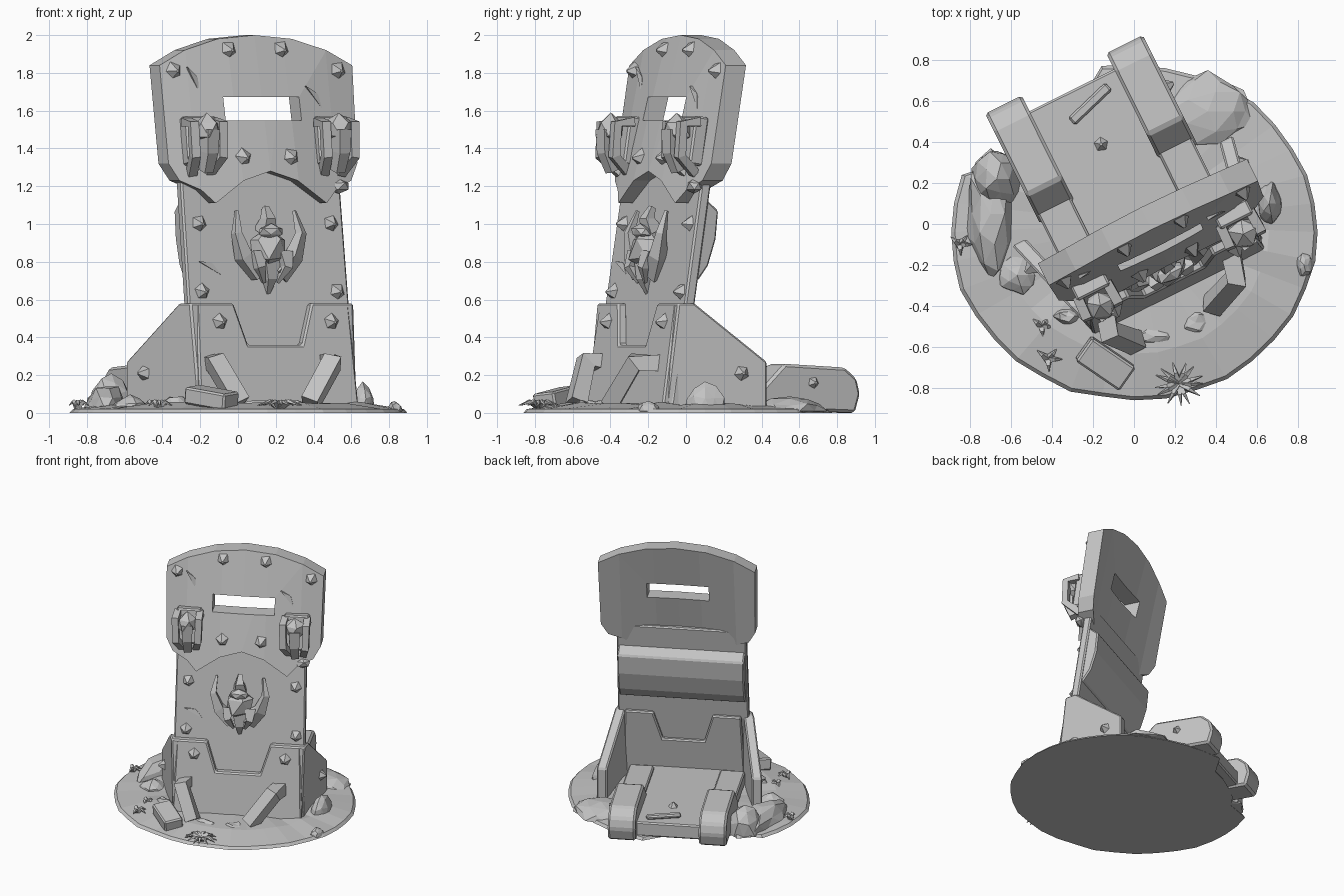
import bpy, bmesh, math, random
from mathutils import Matrix, Vector

random.seed(4)
cube = bpy.data.objects.get("Cube")
if cube:
    bpy.data.objects.remove(cube)

stone = bpy.data.materials.new("stone_grey")
stone.use_nodes = True
GREY = (0.55, 0.55, 0.55, 1)
stone.diffuse_color = GREY
stone.node_tree.nodes["Principled BSDF"].inputs["Base Color"].default_value = GREY

# The barricade stands turned on its round base
TURN = Matrix.Rotation(math.radians(26.5), 4, 'Z') @ Matrix.Translation((0.05, 0, 0))


def front(z):
    """Depth of the leaning front face at a height."""
    return -0.08 + 0.155 * (z - 1.85)


def bulge(x, z):
    """Forward swell of the upper plate, strongest low in the middle."""
    return 0.09 * max(0, 1 - (x / 0.57) ** 2) * (2.05 - z) / 0.8


def finish(name, bm, world=False, bevel=0):
    bmesh.ops.recalc_face_normals(bm, faces=bm.faces)
    me = bpy.data.meshes.new(name)
    bm.to_mesh(me)
    bm.free()
    ob = bpy.data.objects.new(name, me)
    bpy.context.collection.objects.link(ob)
    me.materials.append(stone)
    if not world:
        ob.matrix_world = TURN
    if bevel:
        m = ob.modifiers.new("worn_edges", 'BEVEL')
        m.width, m.segments, m.limit_method = bevel, 1, 'ANGLE'
    return ob


def extruded(points, offset):
    bm = bmesh.new()
    f = bm.faces.new([bm.verts.new(p) for p in points])
    new = bmesh.ops.extrude_face_region(bm, geom=[f])["geom"]
    bmesh.ops.translate(bm, vec=offset, verts=[v for v in new if isinstance(v, bmesh.types.BMVert)])
    return bm


def plate(name, outline, d0, d1, bevel=0.01):
    """Extruded (across, height) outline that follows the lean."""
    bm = extruded([(x, d0, z) for x, z in outline], (0, d1 - d0, 0))
    for v in bm.verts:
        v.co.y += front(v.co.z)
    return finish(name, bm, bevel=bevel)


def side_prism(name, profile, x0, x1, splay=0, bevel=0.01):
    """Extruded (depth, height) profile, optionally splayed outward."""
    bm = extruded([(x0, y, z) for y, z in profile], (x1 - x0, 0, 0))
    y0 = min(y for y, z in profile)
    for v in bm.verts:
        v.co.x += splay * (v.co.y - y0)
    return finish(name, bm, bevel=bevel)


def box(name, loc, size, rot=(0, 0, 0), world=False, taper=1, bevel=0.01):
    bm = bmesh.new()
    bmesh.ops.create_cube(bm, size=1)
    for v in bm.verts:
        if v.co.z > 0:
            v.co.x *= taper
            v.co.y *= taper
        v.co = Vector(a * b for a, b in zip(v.co, size))
        v.co.rotate(Matrix.Rotation(rot[2], 3, 'Z') @ Matrix.Rotation(rot[1], 3, 'Y') @ Matrix.Rotation(rot[0], 3, 'X'))
        v.co += Vector(loc)
    return finish(name, bm, world, bevel)


def bar(name, pts, w, world=False, ends=(1, 1)):
    """Four-sided bar along a bent path, without twist."""
    bm = bmesh.new()
    pts = [Vector(p) for p in pts]
    rings = []
    a = Vector((1, 0.2, 0.1))
    for i, p in enumerate(pts):
        d = (pts[min(i + 1, len(pts) - 1)] - pts[max(i - 1, 0)]).normalized()
        a = (a - d * a.dot(d)).normalized()
        b = d.cross(a)
        t = i / (len(pts) - 1)
        r = w * (ends[0] * (1 - t) + ends[1] * t)
        rings.append([bm.verts.new(p + r * (a * sx + b * sy)) for sx, sy in ((1, 1), (-1, 1), (-1, -1), (1, -1))])
    for r0, r1 in zip(rings, rings[1:]):
        for k in range(4):
            bm.faces.new((r0[k], r0[k - 1], r1[k - 1], r1[k]))
    bm.faces.new(rings[0])
    bm.faces.new(rings[-1])
    return finish(name, bm, world)


def lump(name, loc, size, world=False, sub=1, rough=0.12):
    bm = bmesh.new()
    bmesh.ops.create_icosphere(bm, subdivisions=sub, radius=1)
    for v in bm.verts:
        v.co *= 1 + random.uniform(-rough, rough)
        v.co = Vector(a * b for a, b in zip(v.co, size)) + Vector(loc)
        v.co.z = max(v.co.z, 0.005)
    return finish(name, bm, world)


def stud(x, y, z, axis=(0, -1, 0)):
    bm = bmesh.new()
    bmesh.ops.create_cone(bm, cap_ends=True, segments=5, radius1=0.055, radius2=0.008, depth=0.06)
    q = Vector((0, 0, 1)).rotation_difference(Vector(axis)) @ Matrix.Rotation(random.random() * 6, 3, 'Z').to_quaternion()
    bmesh.ops.transform(bm, matrix=Matrix.Translation((x, y, z)) @ q.to_matrix().to_4x4(), verts=bm.verts)
    finish("stud", bm)


# Helmet-shaped upper plate with a viewing slot
half = [(0, 1.28), (-0.16, 1.23), (-0.33, 1.11), (-0.4, 1.18), (-0.51, 1.23), (-0.56, 1.32),
        (-0.57, 1.84), (-0.42, 1.92), (-0.22, 1.98), (0, 2.0)]
outline = half + [(-x, z) for x, z in reversed(half) if x]
visor = plate("upper_plate", [(x + 0.015, z) for x, z in outline], 0, 0.12, bevel=0)
cutter = box("slot_cutter", (0.015, 0, 1.61), (0.45, 0.8, 0.125), bevel=0)
cutter.hide_render = True
m = visor.modifiers.new("slot", 'BOOLEAN')
m.object, m.operation, m.solver = cutter, 'DIFFERENCE', 'EXACT'
bpy.context.view_layer.objects.active = visor
bpy.ops.object.modifier_apply(modifier="slot")
bpy.data.objects.remove(cutter)
bm = bmesh.new()
bm.from_mesh(visor.data)
for x in (-0.4, -0.15, 0.015, 0.18, 0.43):
    bmesh.ops.bisect_plane(bm, geom=bm.verts[:] + bm.edges[:] + bm.faces[:], plane_co=(x, 0, 0), plane_no=(1, 0, 0))
for v in bm.verts:
    v.co.y -= bulge(v.co.x, v.co.z)
bm.to_mesh(visor.data)
bm.free()

# Main wall, back cross beam and notched skirts
plate("main_wall", [(-0.48, 0), (0.48, 0), (0.47, 1.3), (-0.47, 1.3)], 0.01, 0.07)
side_prism("back_cross_beam", [(-0.22, 0.7), (-0.18, 0.7), (-0.12, 0.78), (-0.075, 0.92), (-0.06, 1.07),
                               (-0.13, 1.13), (-0.17, 1.13)], -0.46, 0.46)
skirt = [(-0.47, 0), (0.47, 0), (0.45, 0.58), (0.23, 0.58), (0.16, 0.36), (-0.16, 0.36), (-0.23, 0.58), (-0.45, 0.58)]
plate("front_skirt", skirt, -0.035, 0.02)
plate("back_skirt", [(x * 0.94, z) for x, z in skirt], 0.06, 0.1)

# Splayed side wings, with one stud on each
for s, splay in ((-1, 0.3), (1, 0.2)):
    side_prism("side_wing", [(-0.38, 0), (0.17, 0), (0.17, 0.27), (-0.22, 0.58), (-0.31, 0.58)], s * 0.39, s * 0.465, splay=s * splay)
    stud(s * (0.475 + splay * 0.42), 0.03, 0.21, (s, -0.2, 0))

# Rear floor slab and the two heavy rear beams
box("rear_floor", (0.0, 0.23, 0.07), (0.78, 0.98, 0.11))
for x in (-0.36, 0.3):
    side_prism("rear_beam", [(0.22, 0.02), (0.2, 0.1), (0.36, 0.26), (0.72, 0.24), (0.79, 0.18), (0.81, 0.1), (0.78, 0.0)], x - 0.1, x + 0.1, bevel=0.015)
    box("beam_tie", (x, 0.03, 0.1), (0.18, 0.46, 0.1))
stud(0.4, 0.53, 0.16, (1, 0, 0))
stud(-0.02, 0.42, 0.13, (0, 0, 1))
box("loose_plank", (0.02, 0.62, 0.14), (0.25, 0.05, 0.03), (0, 0, 0.3))

# Shackles hanging from the upper plate
for s in (-1, 1):
    x, y = s * 0.39 + 0.015, front(1.45) - 0.03
    box("shackle_mount", (x, y - 0.02, 1.44), (0.18, 0.08, 0.26), (-0.15, 0, 0))
    for side in (-1, 1):
        bar("shackle_arm", [(x + side * 0.08, y - 0.02, 1.54), (x + side * 0.085, y - 0.12, 1.53), (x + side * 0.08, y - 0.13, 1.36), (x + side * 0.05, y - 0.03, 1.27)], 0.024)
    lump("shackle_knob", (x, y - 0.11, 1.5), (0.08, 0.08, 0.08), rough=0.15)
    bar("shackle_tongue", [(x, y - 0.14, 1.5), (x, y - 0.14, 1.38), (x, y - 0.1, 1.28)], 0.04, ends=(1, 0.7))
    lump("shackle_chip", (x + 0.04, front(1.2) - 0.02, 1.2), (0.07, 0.04, 0.04))

# Horned ornament on the main wall
y = front(0.85) + 0.01
lump("ornament_core", (0, y - 0.03, 0.87), (0.12, 0.09, 0.11), rough=0.2)
lump("ornament_brow", (0, y - 0.07, 0.96), (0.09, 0.05, 0.04), rough=0.2)
bar("ornament_crest", [(0, y, 0.96), (0, y - 0.03, 1.03), (0, y, 1.09)], 0.045, ends=(1, 0.3))
bar("ornament_chin", [(0, y - 0.03, 0.8), (0, y - 0.05, 0.71), (0, y - 0.02, 0.62)], 0.05, ends=(1, 0.15))
for s in (-1, 1):
    bar("ornament_horn", [(s * 0.06, y - 0.02, 0.74), (s * 0.15, y - 0.04, 0.83), (s * 0.19, y - 0.04, 0.95), (s * 0.17, y, 1.07)], 0.05, ends=(1, 0.15))
    bar("ornament_fang", [(s * 0.08, y - 0.05, 0.84), (s * 0.08, y - 0.09, 0.77), (s * 0.04, y - 0.06, 0.69)], 0.04, ends=(1, 0.2))

# Studs across the front, mirrored about the centre
for x, z, d in ((0.485, 1.81, 0), (0.155, 1.92, 0), (0.14, 1.35, 0), (0.39, 1.0, 0.01), (0.4, 0.64, 0.01), (0.33, 0.48, -0.035)):
    if z > 1.2:
        d = -bulge(x, z)
    for s in (-1, 1):
        stud(s * x + 0.01, front(z) + d - 0.015, z)

# Battle scars
for x, z, a, d in ((-0.36, 1.77, 1.1, -0.02), (0.34, 1.68, 0.9, -0.03), (-0.33, 0.78, 0.5, 0.01)):
    box("scar", (x, front(z) + d, z), (0.15, 0.018, 0.03), (0, a, 0), taper=0.1, bevel=0)

# Bent front braces
bar("front_brace", [(-0.15, -0.36, 0.26), (-0.12, -0.53, 0.27), (0.01, -0.58, 0.05)], 0.046, True)
bar("front_brace", [(0.47, -0.12, 0.26), (0.5, -0.27, 0.27), (0.38, -0.4, 0.05)], 0.046, True)

# Uneven ground disc
bm = bmesh.new()
bot, top = [], []
N = 36
for i in range(N):
    a = 2 * math.pi * i / N
    cut = 0.84 if 1.75 < a < 2.7 else 1
    r = cut * random.uniform(0.99, 1.01)
    x, y = 0.9 * r * math.cos(a), 0.82 * r * math.sin(a) - 0.04
    bot.append(bm.verts.new((x, y, 0)))
    top.append(bm.verts.new((x * 0.98, y * 0.98, 0.02)))
inner = [bm.verts.new((v.co.x * 0.75, v.co.y * 0.75, random.uniform(0.035, 0.06))) for v in top]
for i in range(N):
    for lo, hi in ((bot, top), (top, inner)):
        bm.faces.new((lo[i - 1], lo[i], hi[i], hi[i - 1]))
bm.faces.new(bot)
mid = bm.verts.new((0, 0, 0.05))
for i in range(N):
    bm.faces.new((inner[i - 1], inner[i], mid))
finish("ground_disc", bm, True)

# Rubble and brick (x, y, size x, size y, height)
for x, y, sx, sy, h in ((-0.7, 0.05, 0.12, 0.3, 0.14), (-0.67, 0.22, 0.12, 0.15, 0.2), (-0.57, -0.25, 0.1, 0.1, 0.08),
                        (0.66, 0.1, 0.06, 0.11, 0.14), (0.36, 0.55, 0.22, 0.18, 0.07), (0.83, -0.2, 0.04, 0.06, 0.05),
                        (0.1, -0.55, 0.1, 0.06, 0.06), (0.3, -0.48, 0.09, 0.07, 0.06), (-0.33, -0.45, 0.07, 0.05, 0.08)):
    lump("rubble", (x, y, 0.01), (sx, sy, h), True, sub=2)
box("fallen_brick", (-0.14, -0.68, 0.08), (0.26, 0.14, 0.09), (0.1, 0.15, -0.6), True)

# Grass tufts
for cx, cy, n, size in ((0.22, -0.78, 13, 0.12), (-0.42, -0.66, 4, 0.07), (-0.85, -0.1, 4, 0.06), (-0.45, -0.5, 4, 0.06)):
    for i in range(n):
        a = i * 2.4
        dx, dy = math.cos(a) * size, math.sin(a) * size * 0.9
        bar("grass_blade", [(cx, cy, 0.03), (cx + dx * 0.5, cy + dy * 0.5, 0.06), (cx + dx, cy + dy, 0.04)], 0.016, True, (1, 0.1))
